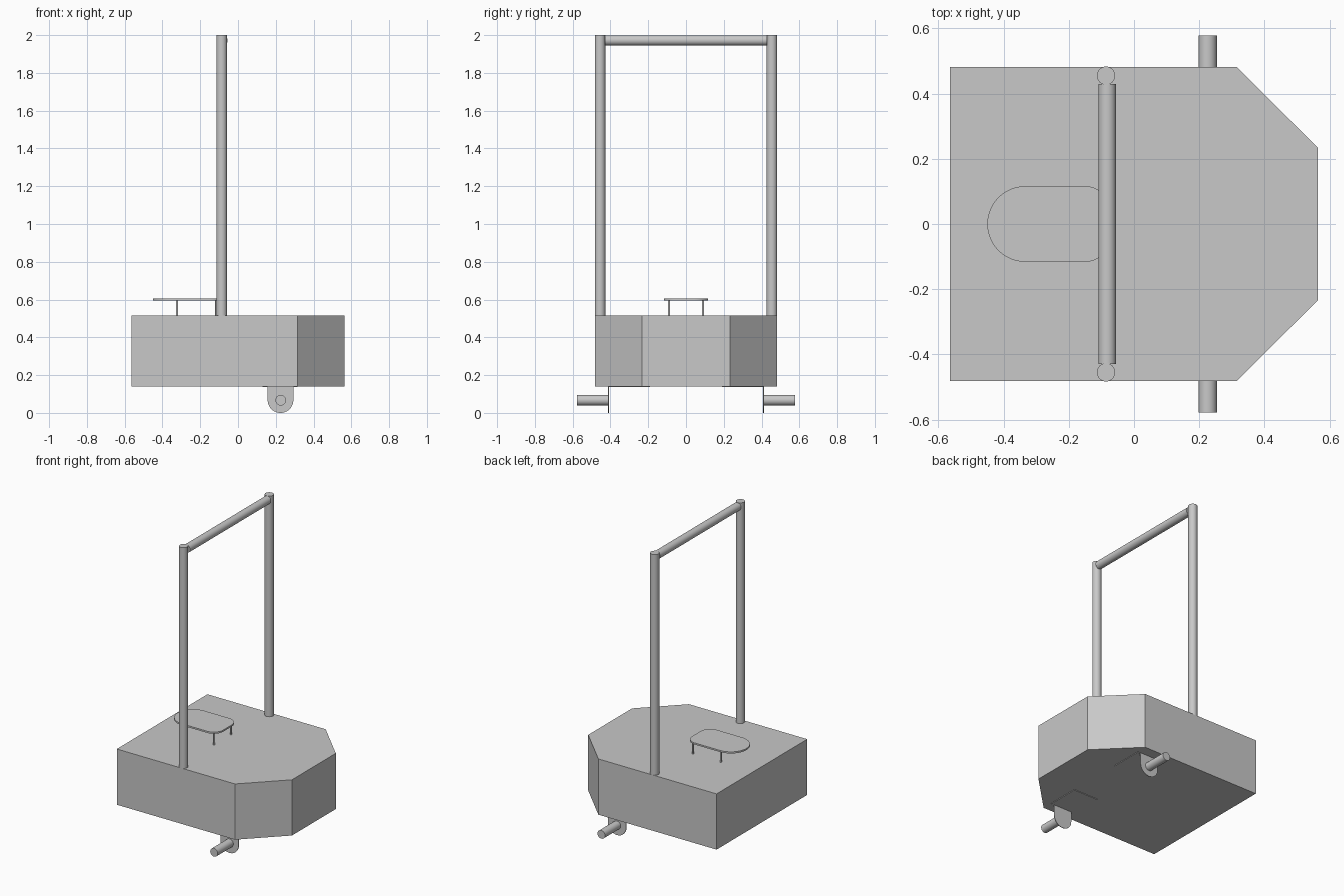
import bpy, math
from mathutils import Vector

cube = bpy.data.objects.get("Cube")
if cube:
    bpy.data.objects.remove(cube, do_unlink=True)

grey = bpy.data.materials.new("plain grey")
GREY = (0.58, 0.58, 0.58, 1)
grey.use_nodes = True
grey.diffuse_color = GREY
grey.node_tree.nodes["Principled BSDF"].inputs["Base Color"].default_value = GREY


def finish(obj, name, smooth=False):
    obj.name = name
    obj.data.materials.append(grey)
    if smooth:
        bpy.ops.object.select_all(action="DESELECT")
        obj.select_set(True)
        bpy.context.view_layer.objects.active = obj
        bpy.ops.object.shade_smooth_by_angle(angle=math.radians(35))
    return obj


def prism(name, outline, offset, smooth=False):
    """Closed solid: a flat outline swept along an offset."""
    n = len(outline)
    base = [Vector(p) for p in outline]
    verts = base + [p + Vector(offset) for p in base]
    faces = [tuple(reversed(range(n))), tuple(range(n, 2 * n))]
    faces += [(i, (i + 1) % n, n + (i + 1) % n, n + i) for i in range(n)]
    mesh = bpy.data.meshes.new(name)
    mesh.from_pydata(verts, [], faces)
    obj = bpy.data.objects.new(name, mesh)
    bpy.context.collection.objects.link(obj)
    return finish(obj, name, smooth)


def rod(name, start, end, radius, sides=32):
    a, b = Vector(start), Vector(end)
    bpy.ops.mesh.primitive_cylinder_add(vertices=sides, radius=radius,
                                        depth=(b - a).length, location=(a + b) / 2)
    obj = bpy.context.object
    obj.rotation_euler = (b - a).to_track_quat("Z", "Y").to_euler()
    return finish(obj, name, True)


def box(name, x, y, z):
    outline = [(x[0], y[0], z[0]), (x[1], y[0], z[0]), (x[1], y[1], z[0]), (x[0], y[1], z[0])]
    return prism(name, outline, (0, 0, z[1] - z[0]))


def arc(cx, cy, r, start, end, steps):
    angles = [math.radians(start + (end - start) * i / steps) for i in range(steps + 1)]
    return [(cx + r * math.cos(a), cy + r * math.sin(a)) for a in angles]


# Main body with two chamfered corners
BOTTOM, TOP = 0.14, 0.515
body = [(-0.565, -0.482), (0.315, -0.482), (0.565, -0.233),
        (0.565, 0.233), (0.315, 0.482), (-0.565, 0.482)]
prism("body", [(x, y, BOTTOM) for x, y in body], (0, 0, TOP - BOTTOM))

# Upright posts and crossbar
for side, s in (("front", -1), ("back", 1)):
    rod(side + "_post", (-0.086, s * 0.455, TOP), (-0.086, s * 0.455, 2), 0.028)
rod("crossbar", (-0.082, -0.43, 1.972), (-0.082, 0.43, 1.972), 0.027)

# Small raised tray, one end round and the other with rounded corners
tray = (arc(-0.148, -0.046, 0.07, -90, 0, 8) + arc(-0.148, 0.046, 0.07, 0, 90, 8)
        + arc(-0.334, 0, 0.116, 90, 270, 24))
prism("tray", [(x, y, 0.595) for x, y in tray], (0, 0, 0.011), True)
for x in (-0.323, -0.115):
    for y in (-0.09, 0.09):
        rod("tray_leg", (x, y, TOP), (x, y, 0.596), 0.006, 16)

# Sheet brackets under the body, each with a stub axle
for side, s in (("front", -1), ("back", 1)):
    inner, outer = sorted((s * 0.19, s * 0.41))
    box(side + "_bracket_flange", (0.13, 0.315), (inner, outer), (BOTTOM - 0.004, BOTTOM))
    plate = arc(0.225, 0.068, 0.068, 0, -180, 24) + [(0.157, BOTTOM), (0.293, BOTTOM)]
    prism(side + "_bracket_plate", [(x, s * 0.41 - 0.002, z) for x, z in plate],
          (0, 0.004, 0), True)
    rod(side + "_axle", (0.226, s * 0.41, 0.067), (0.226, s * 0.578, 0.067), 0.028)
